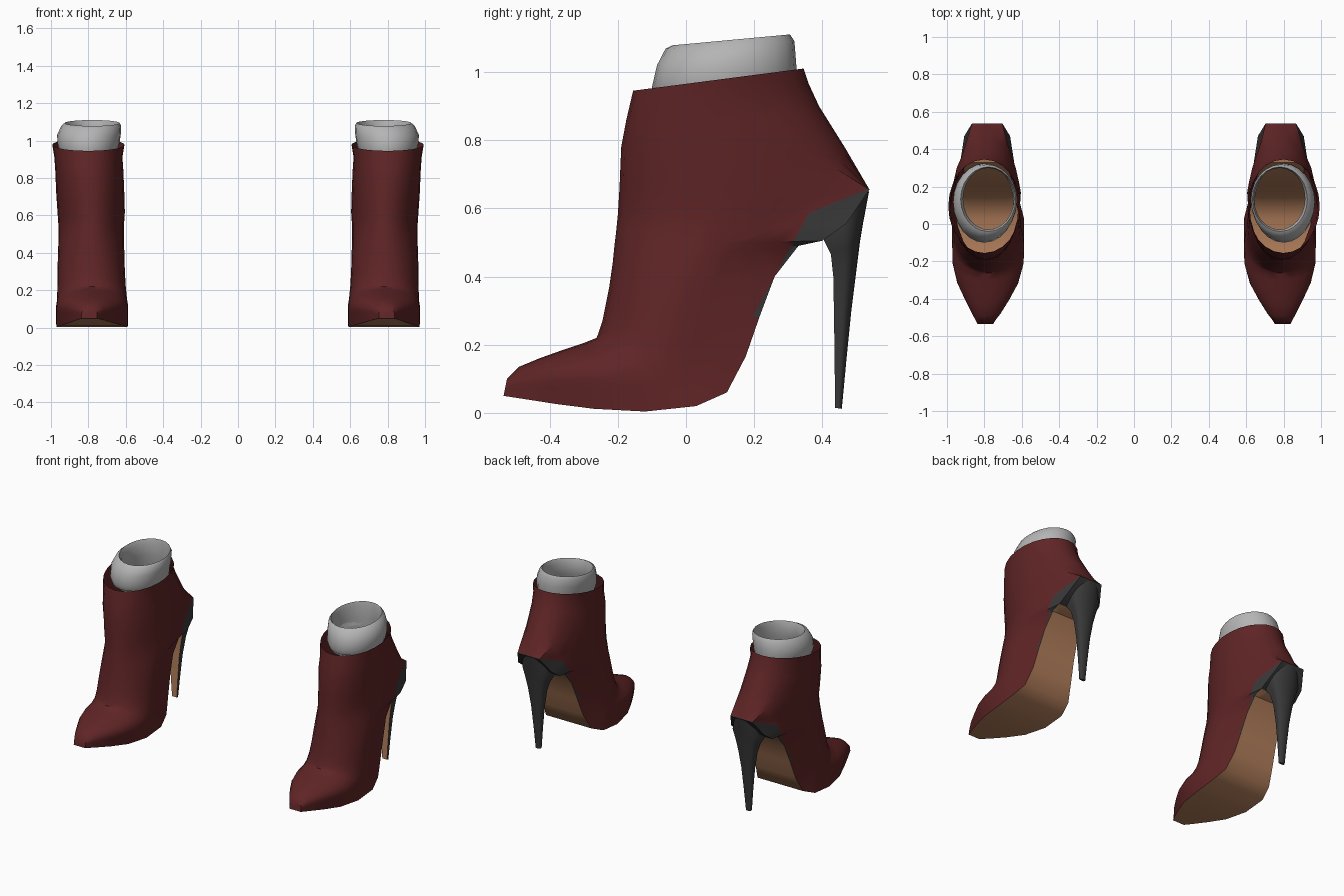
import bpy, bmesh, math
from mathutils import Vector

cube = bpy.data.objects.get("Cube")
if cube:
    bpy.data.objects.remove(cube, do_unlink=True)


def material(name, rgb):
    m = bpy.data.materials.new(name)
    m.use_nodes = True
    m.diffuse_color = (*rgb, 1)
    bsdf = m.node_tree.nodes["Principled BSDF"]
    bsdf.inputs["Base Color"].default_value = (*rgb, 1)
    bsdf.inputs["Roughness"].default_value = 0.7
    return m


RED = material("dark red leather", (0.115, 0.018, 0.019))
TAN = material("tan sole", (0.47, 0.22, 0.11))
BLACK = material("charcoal heel", (0.04, 0.04, 0.04))
GREY = material("light grey sock", (0.46, 0.46, 0.46))

SIDES = 24
FLAT = range(9, 15)  # ring segments that form the flat edge of a D section


def section(ring, side):
    """Ellipse section, or a D section whose flat edge is 'flat' times the width."""
    fy, fz, by, bz, half, cx, flat = ring
    points = []
    for i in range(SIDES):
        a = 2 * math.pi * i / SIDES
        u, v = math.sin(a), -math.cos(a)
        if flat and v > 0:
            s = 1 / max(abs(u), abs(v))
            u, v = u * s, v * s
            u *= 1 + (flat - 1) * v
        t = (v + 1) / 2
        points.append(Vector((side * (cx + half * u), fy + (by - fy) * t, fz + (bz - fz) * t)))
    return points


def loft(rings, side, cap=False, flat_from=None):
    """Skin the rings; flat segments from ring flat_from on get material 1."""
    bm = bmesh.new()
    loops = [[bm.verts.new(p) for p in section(r, side)] for r in rings]
    for k in range(len(loops) - 1):
        for i in range(SIDES):
            j = (i + 1) % SIDES
            f = bm.faces.new((loops[k][i], loops[k][j], loops[k + 1][j], loops[k + 1][i]))
            if flat_from is not None and k >= flat_from and i in FLAT:
                f.material_index = 1
    if cap:
        bm.faces.new(loops[-1])
    bmesh.ops.recalc_face_normals(bm, faces=bm.faces)
    return bm


def finish(bm, name, mats, angle=40):
    mesh = bpy.data.meshes.new(name)
    bm.to_mesh(mesh)
    bm.free()
    for m in mats:
        mesh.materials.append(m)
    ob = bpy.data.objects.new(name, mesh)
    bpy.context.collection.objects.link(ob)
    bpy.ops.object.select_all(action="DESELECT")
    ob.select_set(True)
    bpy.context.view_layer.objects.active = ob
    bpy.ops.object.shade_smooth_by_angle(angle=math.radians(angle))


# Each ring: front y, z, back y, z, half width, centre x, flat edge fraction
UPPER = [
    (-.155, .945, .345, 1.01, .193, .80, 0),
    (-.175, .86, .36, .965, .182, .80, 0),
    (-.19, .78, .39, .90, .182, .795, 0),
    (-.195, .66, .465, .78, .182, .79, 0),
    (-.20, .58, .538, .655, .18, .785, .45),
    (-.205, .53, .47, .555, .175, .785, .7),
    (-.21, .49, .40, .505, .175, .785, .75),
    (-.215, .44, .33, .49, .175, .785, .7),
    (-.225, .37, .26, .40, .178, .785, .7),
    (-.235, .32, .215, .28, .18, .785, .75),
    (-.245, .27, .175, .165, .183, .783, .8),
    (-.255, .24, .12, .06, .187, .78, .9),
    (-.262, .22, .03, .02, .192, .78, 1),
    (-.30, .205, -.12, .004, .19, .78, 1),
    (-.36, .185, -.27, .012, .163, .782, 1),
    (-.43, .16, -.38, .026, .118, .785, 1),
    (-.49, .135, -.47, .04, .076, .79, 1),
    (-.525, .10, -.535, .05, .042, .795, 1),
]
HEEL = [
    (.537, .65, .38, .60, .09, .775, .9),
    (.52, .56, .405, .505, .10, .775, .9),
    (.51, .50, .425, .465, .08, .775, .9),
    (.50, .42, .432, .40, .06, .775, .9),
    (.485, .30, .434, .29, .042, .775, .9),
    (.47, .15, .436, .15, .029, .775, .9),
    (.457, .012, .437, .015, .019, .775, .9),
]
SOCK = [
    (-.085, .92, .318, .96, .155, .80, 0),
    (-.10, .955, .325, 1.0, .165, .80, 0),
    (-.085, 1.02, .322, 1.04, .17, .797, 0),
    (-.06, 1.068, .318, 1.09, .16, .785, 0),
    (-.04, 1.078, .305, 1.11, .147, .78, 0),
    (-.03, 1.05, .30, 1.08, .136, .778, 0),
    (-.03, .98, .30, 1.0, .14, .78, 0),
    (-.06, .90, .31, .93, .15, .79, 0),
]

# Lower edge of the leather around the heel cup, as two (y, z, slope) lines
CUP = [(.36, .585, .417), (.26, .40, 1.85)]


def upper(side, prefix):
    bm = loft(UPPER, side, cap=True, flat_from=6)
    for y, z, slope in CUP:
        faces = [f for f in bm.faces if f.calc_center_median().y > .15]
        edges = {e for f in faces for e in f.edges}
        verts = {v for f in faces for v in f.verts}
        bmesh.ops.bisect_plane(bm, geom=[*verts, *edges, *faces], dist=1e-5,
                               plane_co=(0, y, z), plane_no=(0, -slope, 1))
    for f in bm.faces:
        c = f.calc_center_median()
        if f.material_index == 0 and c.y > .2 and all(c.z < z + s * (c.y - y) for y, z, s in CUP):
            f.material_index = 2
    finish(bm, prefix + "boot_upper_and_sole", [RED, TAN, BLACK])


for side, prefix in ((1, "left_"), (-1, "right_")):
    upper(side, prefix)
    finish(loft(HEEL, side, cap=True, flat_from=1), prefix + "stiletto_heel", [BLACK, TAN])
    finish(loft(SOCK, side), prefix + "sock_cuff", [GREY], 60)
